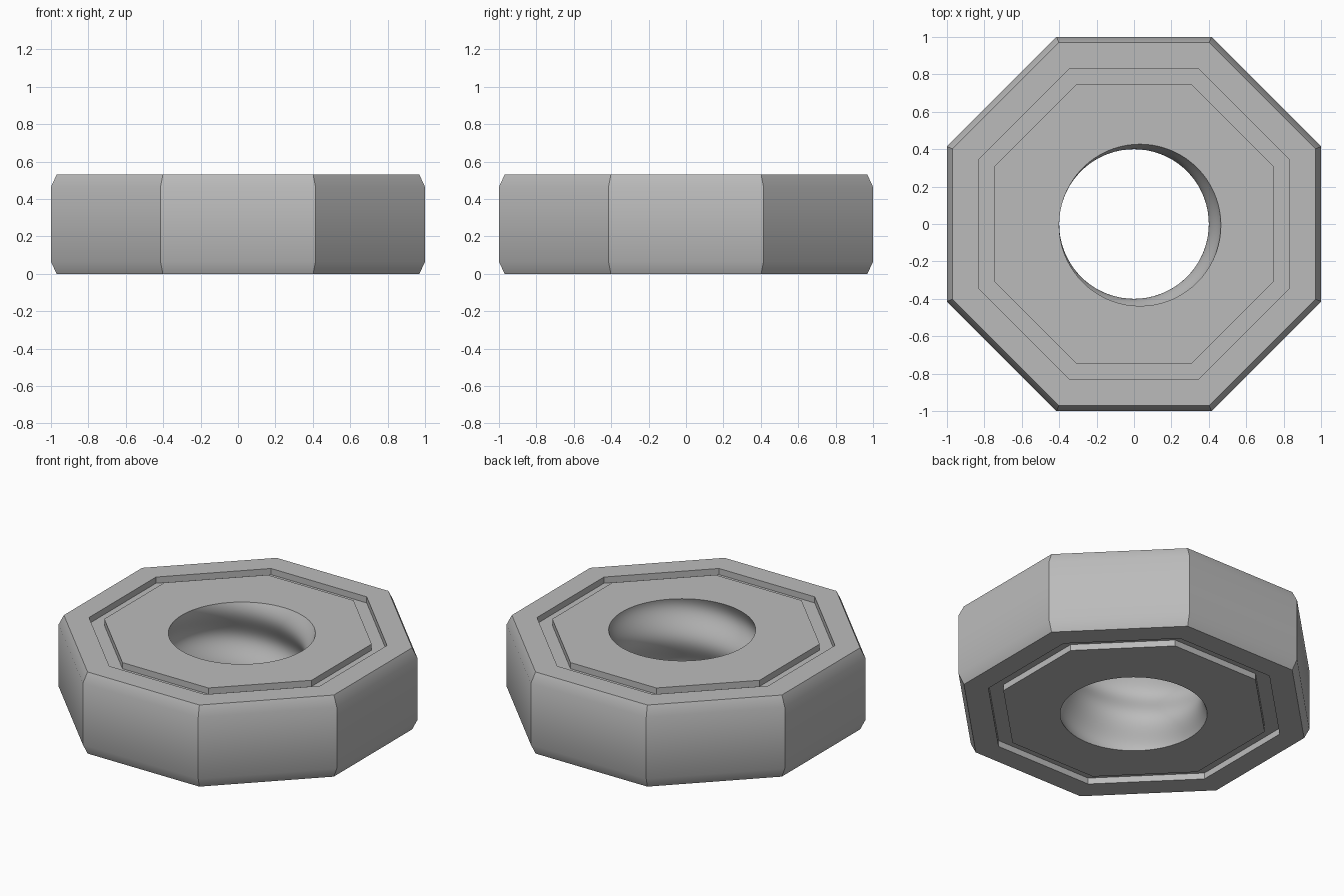
import bpy
import bmesh
from math import cos, sin, pi, radians

if "Cube" in bpy.data.objects:
    bpy.data.objects.remove(bpy.data.objects["Cube"], do_unlink=True)

HEIGHT = 0.53
GROOVE = 0.04
HOLE_RADIUS, HOLE_SHIFT, PITCH = 0.4325, 0.0325, 0.4
SEGMENTS, LEVELS = 72, 48

steel = bpy.data.materials.new("grey_steel")
steel.use_nodes = True
colour = (0.5, 0.5, 0.5, 1)
steel.diffuse_color = colour
steel.node_tree.nodes["Principled BSDF"].inputs["Base Color"].default_value = colour

bm = bmesh.new()


def octagon(apothem, z):
    """Ring of eight corners with flat sides on the axes."""
    r = apothem / cos(pi / 8)
    return [bm.verts.new((r * cos(a), r * sin(a), z))
            for a in (pi / 8 + i * pi / 4 for i in range(8))]


def hole_ring(z):
    """Off-centre circle whose offset turns with height, giving a thread."""
    turn = radians(-10) - 2 * pi * (HEIGHT - z) / PITCH
    cx, cy = HOLE_SHIFT * cos(turn), HOLE_SHIFT * sin(turn)
    return [bm.verts.new((cx + HOLE_RADIUS * cos(a), cy + HOLE_RADIUS * sin(a), z))
            for a in (2 * pi * i / SEGMENTS for i in range(SEGMENTS))]


def skin(rings):
    """Join neighbouring rings with quads."""
    for low, high in zip(rings, rings[1:]):
        n = len(low)
        for i in range(n):
            j = (i + 1) % n
            bm.faces.new((low[i], low[j], high[j], high[i]))


def cap(outer, inner):
    """Flat face between the octagon and the threaded hole."""
    edges = []
    for ring in (outer, inner):
        for v, w in zip(ring, ring[1:] + ring[:1]):
            edges.append(bm.edges.get((v, w)) or bm.edges.new((v, w)))
    bmesh.ops.triangle_fill(bm, edges=edges, use_beauty=True)


# Body: half section from the groove to the chamfered rim, mirrored to the top
half = [(0.745, 0), (0.745, GROOVE), (0.83, GROOVE), (0.83, 0), (0.97, 0), (1.0, 0.065)]
section = half + [(r, HEIGHT - z) for r, z in reversed(half)]
body = [octagon(r, z) for r, z in section]
skin(body)

# Threaded bore and the two flat faces
bore = [hole_ring(HEIGHT * i / LEVELS) for i in range(LEVELS + 1)]
skin(bore)
cap(body[0], bore[0])
cap(body[-1], bore[-1])
bmesh.ops.recalc_face_normals(bm, faces=bm.faces)

mesh = bpy.data.meshes.new("octagonal_nut")
bm.to_mesh(mesh)
bm.free()
mesh.materials.append(steel)
nut = bpy.data.objects.new("octagonal_nut", mesh)
bpy.context.collection.objects.link(nut)

# Smooth thread and rounded rim, sharp corners
bpy.ops.object.select_all(action="DESELECT")
nut.select_set(True)
bpy.context.view_layer.objects.active = nut
bpy.ops.object.shade_smooth_by_angle(angle=radians(30))
